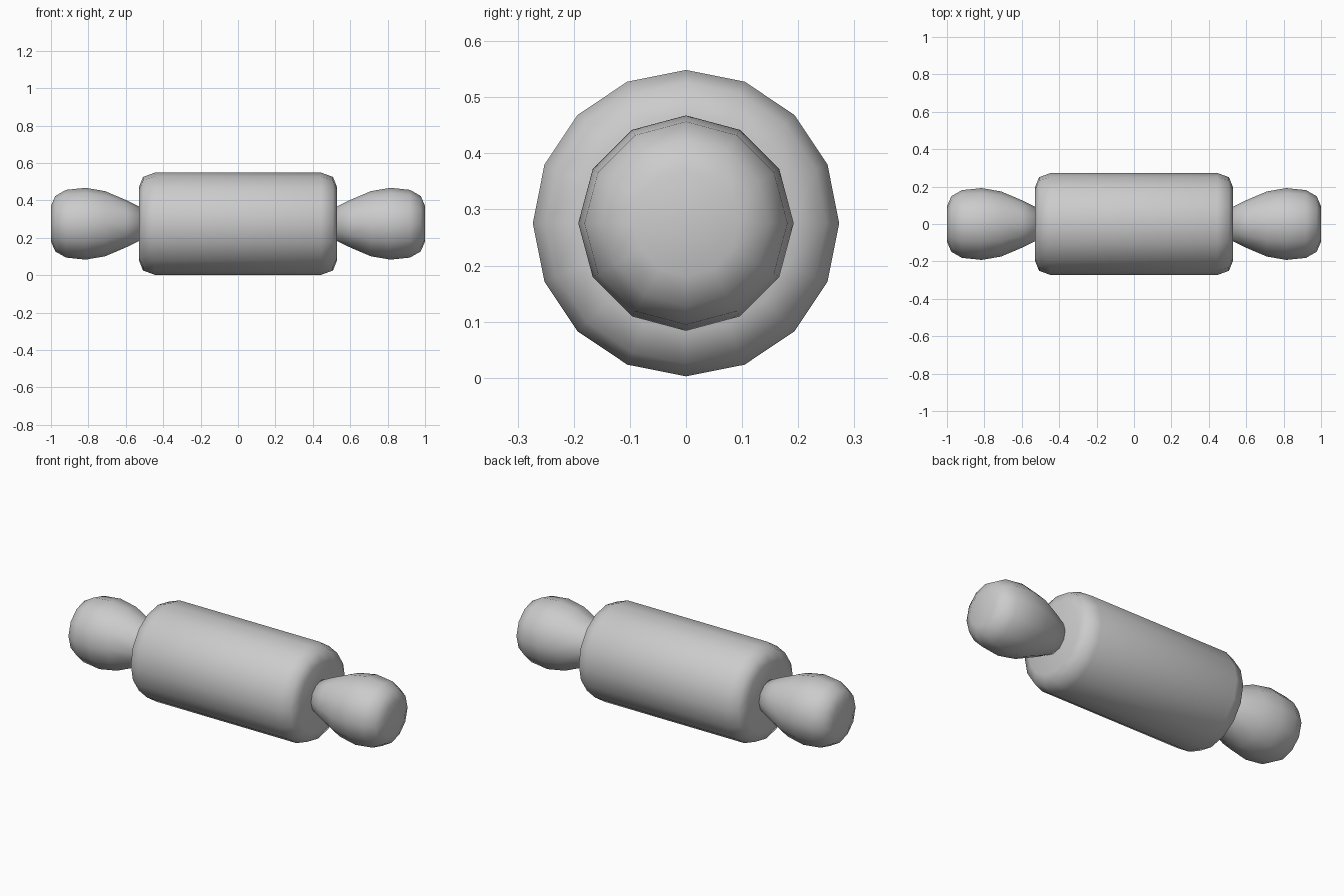
import bpy, bmesh
from math import sin, cos, pi

if "Cube" in bpy.data.objects:
    bpy.data.objects.remove(bpy.data.objects["Cube"])

AXIS_Z = 0.2755


def lathe_x(name, profile, sides):
    """Revolve (x, radius) points around the long axis and cap both ends."""
    bm = bmesh.new()
    rings = [[bm.verts.new((x, r * sin(2 * pi * i / sides),
                            AXIS_Z + r * cos(2 * pi * i / sides)))
              for i in range(sides)] for x, r in profile]
    for a, b in zip(rings, rings[1:]):
        for i in range(sides):
            j = (i + 1) % sides
            bm.faces.new((a[i], a[j], b[j], b[i]))
    bm.faces.new(rings[0])
    bm.faces.new(rings[-1])
    bmesh.ops.recalc_face_normals(bm, faces=bm.faces)
    for f in bm.faces:
        f.smooth = True
    mesh = bpy.data.meshes.new(name)
    bm.to_mesh(mesh)
    bm.free()
    obj = bpy.data.objects.new(name, mesh)
    bpy.context.collection.objects.link(obj)
    return obj


# Roller barrel with rounded ends
half = [(0.445, 0.273), (0.508, 0.25), (0.53, 0.195)]
lathe_x("roller", [(-x, r) for x, r in reversed(half)] + half, 16)

# Bulbous handles, narrow where they enter the barrel
handle = [(0.51, 0.083), (0.60, 0.127), (0.71, 0.174), (0.815, 0.192),
          (0.92, 0.181), (0.977, 0.148), (1.0, 0.095)]
for side, sign in (("left", -1), ("right", 1)):
    lathe_x(side + "_handle", [(sign * x, r) for x, r in handle], 12)
